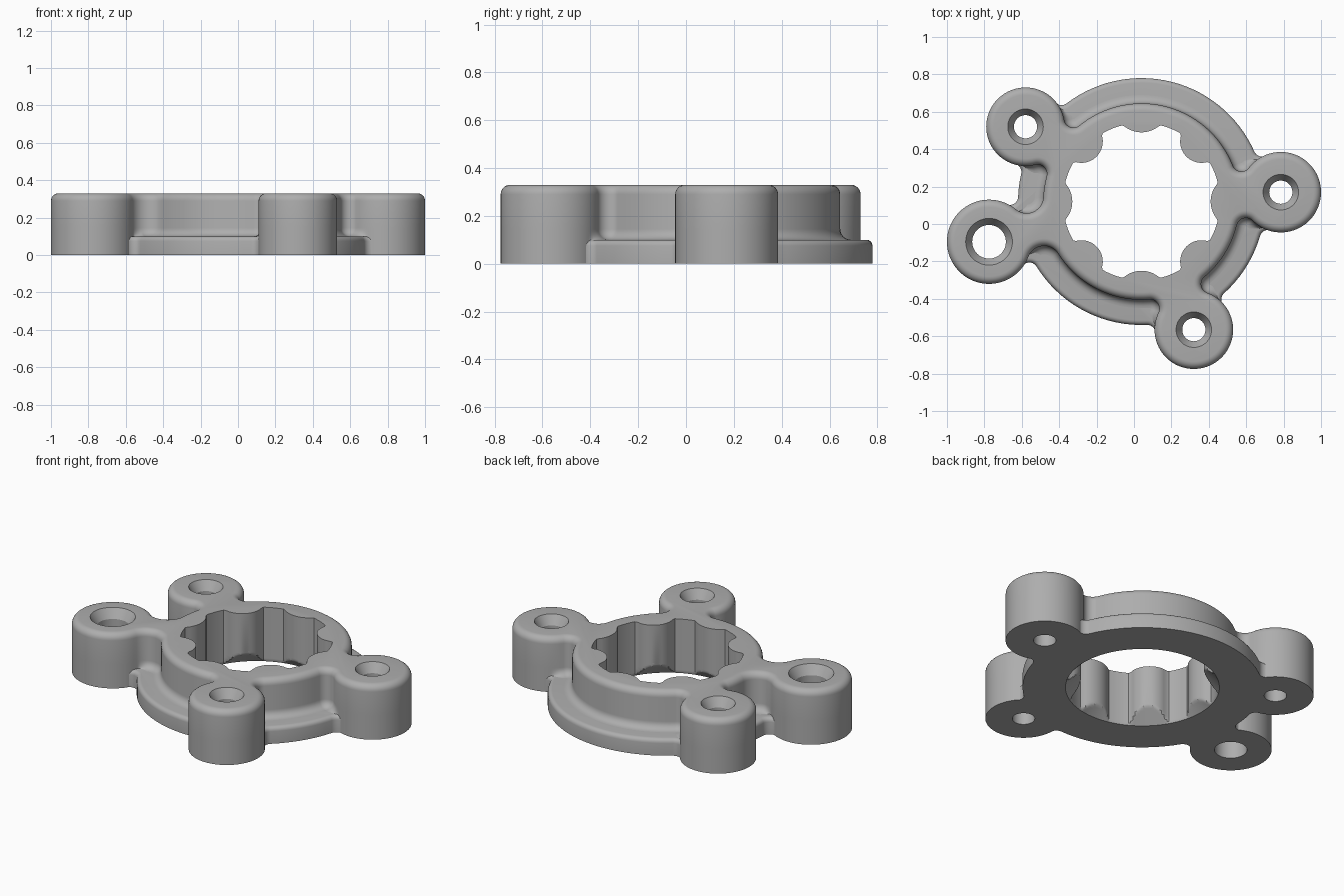
import bpy
from math import sin, cos, pi, atan2, sqrt, radians
from mathutils import Vector

if "Cube" in bpy.data.objects:
    bpy.data.objects.remove(bpy.data.objects["Cube"], do_unlink=True)

CENTRE = Vector((0.04, 0.12))
HEIGHT, LEDGE = 0.33, 0.10
RING, WALL, BORE = 0.66, 0.525, 0.42
# Bosses: centre, outer radius, hole radius, countersink radius, neck fillet
BOSSES = [
    (Vector((0.785, 0.17)), 0.215, 0.062, 0.095, 0.05),
    (Vector((-0.58, 0.52)), 0.21, 0.062, 0.095, 0.05),
    (Vector((-0.775, -0.095)), 0.225, 0.09, 0.125, 0.09),
    (Vector((0.32, -0.565)), 0.21, 0.062, 0.095, 0.05),
]

grey = bpy.data.materials.new("satin grey")
grey.use_nodes = True
grey.diffuse_color = (0.42, 0.42, 0.42, 1)
grey.node_tree.nodes["Principled BSDF"].inputs["Base Color"].default_value = (0.42, 0.42, 0.42, 1)


def polar(angle, radius=1.0):
    return Vector((cos(angle), sin(angle))) * radius


def arc(centre, radius, start, end, facing=1):
    """Points with outward normals; facing -1 marks a concave arc."""
    steps = max(4, int(abs(end - start) / 0.06))
    dirs = [polar(start + (end - start) * i / steps) for i in range(1, steps)]
    return [(centre + d * radius, d * facing) for d in dirs]


def outline(ring, shrink=0.0, fillet=None):
    """Ring and bosses walked as one chain of tangent arcs."""
    joints = []
    for pos, radius, _, _, neck in BOSSES:
        f, r = fillet or neck, radius - shrink
        rel = pos - CENTRE
        d = rel.length
        along = ((ring + f) ** 2 + d * d - (r + f) ** 2) / (2 * d)
        side = sqrt((ring + f) ** 2 - along ** 2)
        joints.append((pos, r, f, atan2(rel.y, rel.x) % (2 * pi),
                       atan2(side, along), atan2(side, d - along)))
    joints.sort(key=lambda j: j[3])
    points = []
    previous = joints[-1][3] + joints[-1][4] - 2 * pi
    for pos, r, f, phi, a, b in joints:
        points += arc(CENTRE, ring, previous, phi - a)
        points += arc(CENTRE + polar(phi - a, ring + f), f, phi + pi - a, phi + b, -1)
        points += arc(pos, r, phi - pi + b, phi + pi - b)
        points += arc(CENTRE + polar(phi + a, ring + f), f, phi - b, phi + a - pi, -1)
        previous = phi + a
    return points


def loft(name, loops):
    """Closed solid skinned through equal loops, bottom to top."""
    n = len(loops[0])
    faces = [list(range(n))[::-1], [n * (len(loops) - 1) + i for i in range(n)]]
    for k in range(len(loops) - 1):
        for i in range(n):
            j = (i + 1) % n
            faces.append((k * n + i, k * n + j, k * n + n + j, k * n + n + i))
    mesh = bpy.data.meshes.new(name)
    mesh.from_pydata([p for loop in loops for p in loop], [], faces)
    mesh.materials.append(grey)
    obj = bpy.data.objects.new(name, mesh)
    bpy.context.collection.objects.link(obj)
    return obj


def layer(points, z, offset=0.0, fade=False):
    """Outline at a height, grown along its normals; fades out past the ledge."""
    loop = []
    for p, n in points:
        weight = 1.0
        if fade:
            weight = min(1, max(0, (RING - (p - CENTRE).length) / 0.05))
        q = p + n * offset * weight
        loop.append((q.x, q.y, z))
    return loop


def quarter(steps):
    return [pi / 2 * i / steps for i in range(steps + 1)]


# Raised body: bosses, necks and wall with a coved foot and rounded top edge
body = outline(WALL)
cove, top_round = 0.045, 0.04
loops = [layer(body, 0), layer(body, 0.04), layer(body, 0.05, cove, True)]
loops += [layer(body, LEDGE + cove * (1 - cos(t)), cove * (1 - sin(t)), True) for t in quarter(6)]
loops += [layer(body, HEIGHT - top_round * (1 - sin(t)), -top_round * (1 - cos(t))) for t in quarter(6)]
raised_body = loft("raised_body", loops)

# Lower ring ledge with a softened rim
rim = outline(RING, 0.004, 0.045)
rim_round = 0.025
loops = [layer(rim, 0)]
loops += [layer(rim, LEDGE - rim_round * (1 - sin(t)), -rim_round * (1 - cos(t))) for t in quarter(4)]
ledge_ring = loft("ledge_ring", loops)


# Central bore with eight inward lobes and a lead-in chamfer below
def bore_radius(angle):
    best = BORE
    for k in range(8):
        dist, r = ((0.515, 0.145), (0.455, 0.115))[k % 2]
        delta = angle - k * pi / 4
        gap = r * r - (dist * sin(delta)) ** 2
        if cos(delta) > 0 and gap > 0:
            best = min(best, dist * cos(delta) - sqrt(gap))
    return best


angles = [2 * pi * i / 256 for i in range(256)]
loops = []
for z in [-0.02] + [0.01 * i for i in range(10)] + [0.5]:
    loop = []
    for t in angles:
        p = CENTRE + polar(t, max(bore_radius(t), BORE + 0.004 - max(z, 0)))
        loop.append((p.x, p.y, z))
    loops.append(loop)
cutters = [loft("bore_cutter", loops)]

# Countersunk screw holes
for pos, _, hole, sink, _ in BOSSES:
    loops = []
    for z, r in ((-0.02, hole), (HEIGHT - 0.055, hole), (HEIGHT, sink), (HEIGHT + 0.05, sink + 0.03)):
        ring = [pos + polar(2 * pi * i / 48, r) for i in range(48)]
        loops.append([(p.x, p.y, z) for p in ring])
    cutters.append(loft("screw_hole_cutter", loops))

# Cut the openings, then bake and shade
for obj in (raised_body, ledge_ring):
    for cutter in cutters:
        mod = obj.modifiers.new(cutter.name, "BOOLEAN")
        mod.operation, mod.solver, mod.object = "DIFFERENCE", "EXACT", cutter
    bpy.ops.object.select_all(action="DESELECT")
    obj.select_set(True)
    bpy.context.view_layer.objects.active = obj
    for mod in list(obj.modifiers):
        bpy.ops.object.modifier_apply(modifier=mod.name)
    bpy.ops.object.shade_smooth_by_angle(angle=radians(30))
for cutter in cutters:
    bpy.data.objects.remove(cutter, do_unlink=True)
